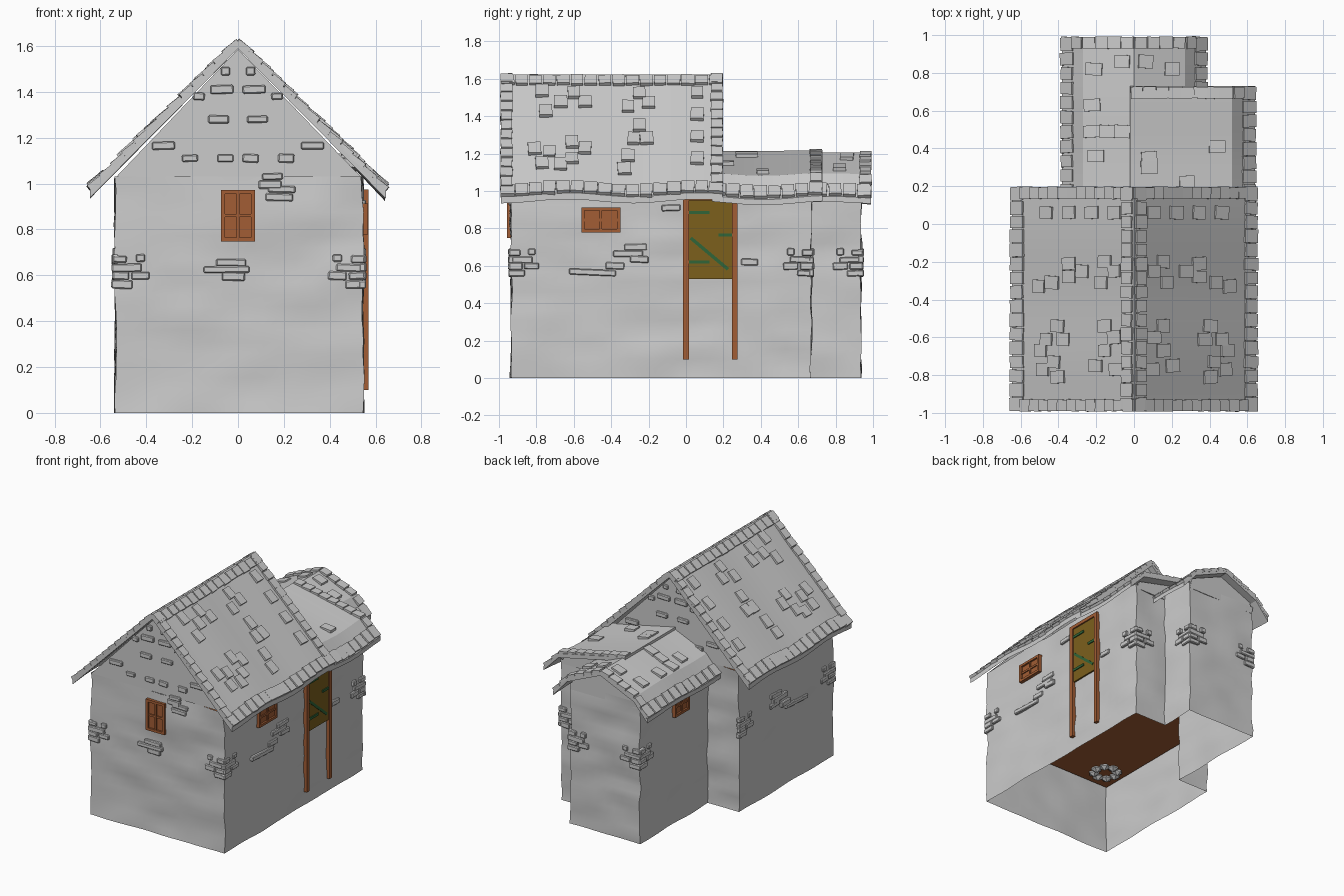
import bpy, bmesh, math, random
from mathutils import Matrix, Vector, noise

if "Cube" in bpy.data.objects:
    bpy.data.objects.remove(bpy.data.objects["Cube"])

random.seed(4)
T = Matrix.Translation


def material(name, rgb):
    m = bpy.data.materials.new(name)
    m.diffuse_color = (*rgb, 1)
    m.use_nodes = True
    m.node_tree.nodes["Principled BSDF"].inputs["Base Color"].default_value = m.diffuse_color
    return m


WOOD = material("orange_wood", (0.36, 0.11, 0.035))
DOOR = material("olive_wood", (0.2, 0.115, 0.012))
IRON = material("green_iron", (0.03, 0.13, 0.04))


def finish(bm, name, mat=None, smooth=None, bevel=0):
    bmesh.ops.recalc_face_normals(bm, faces=bm.faces)
    me = bpy.data.meshes.new(name)
    bm.to_mesh(me)
    bm.free()
    ob = bpy.data.objects.new(name, me)
    bpy.context.collection.objects.link(ob)
    if mat:
        me.materials.append(mat)
    if smooth:
        me.shade_smooth()
        me.set_sharp_from_angle(angle=math.radians(smooth))
    if bevel:
        mod = ob.modifiers.new("bevel", 'BEVEL')
        mod.width, mod.segments = bevel, 1
    return ob


def box(bm, m, centre, size):
    bmesh.ops.create_cube(bm, size=1, matrix=m @ T(centre) @ Matrix.Diagonal((*size, 1)))


def prism(name, pts, y0, y1):
    """Flat xz polygon given thickness along y."""
    bm = bmesh.new()
    f = bm.faces.new([bm.verts.new((x, y0, z)) for x, z in pts])
    ext = bmesh.ops.extrude_face_region(bm, geom=[f])
    for v in ext["geom"]:
        if isinstance(v, bmesh.types.BMVert):
            v.co.y = y1
    return finish(bm, name)


# Wavy plaster walls, open underneath
FOOT = [(-.535, -.935), (.543, -.935), (.543, .67), (.28, .67),
        (.28, .935), (-.28, .935), (-.28, .15), (-.535, .15)]
ring = []
for i, a in enumerate(FOOT):
    a, b = Vector(a), Vector(FOOT[(i + 1) % len(FOOT)])
    n = max(2, round((b - a).length / .07))
    ring += [a.lerp(b, k / n) for k in range(n)]
bm = bmesh.new()
LEVELS = 20
rows = []
for k in range(LEVELS + 1):
    z = 1.03 * k / LEVELS
    row = []
    for p in ring:
        d = noise.noise_vector(Vector((p.x * 4, p.y * 4, z * 8))) * .013
        row.append(bm.verts.new((p.x + d.x, p.y + d.y, z)))
    rows.append(row)
for lo, hi in zip(rows, rows[1:]):
    for i in range(len(ring)):
        j = (i + 1) % len(ring)
        bm.faces.new((lo[i], lo[j], hi[j], hi[i]))
finish(bm, "walls", smooth=40)

# Gable ends
prism("front_gable", [(-.53, 1.03), (.535, 1.03), (0, 1.585)], -.935, -.915)
prism("main_back_gable", [(-.53, 1.03), (.535, 1.03), (0, 1.585)], .13, .15)
prism("wing_gable", [(-.28, .98), (.28, .98), (.26, 1.06), (0, 1.17), (-.26, 1.06)], .915, .935)
prism("annex_gable", [(0, 1.0), (.54, 1.0), (.51, 1.06), (0, 1.18)], .65, .67)

# Upper floor
bm = bmesh.new()
box(bm, T((.004, -.135, .515)), (0, 0, 0), (1.05, .54, .03))
bm.clear()
box(bm, T((.004, -.393, .515)), (0, 0, 0), (1.05, 1.05, .03))
box(bm, T((.13, .39, .515)), (0, 0, 0), (.79, .52, .03))
finish(bm, "floor", WOOD)


# Roofs: profile shell along y plus raised shingles
def sag(x, y):
    return .017 * abs(x) * math.sin(9 * y + (1 if x > 0 else 2))


def on_roof(profile, x):
    for (xa, za), (xb, zb) in zip(profile, profile[1:]):
        if xa <= x <= xb:
            m = (zb - za) / (xb - xa)
            return za + m * (x - xa), math.atan(m)
    return profile[-1][1], 0


def roof(name, profile, y0, y1, thick, scatter, eaves, rakes, ridge=False):
    bm = bmesh.new()
    n = round((y1 - y0) / .08)
    loops = []
    for k in range(n + 1):
        y = y0 + (y1 - y0) * k / n
        pts = profile + [(x, z - thick) for x, z in reversed(profile)]
        loops.append([bm.verts.new((x, y, z + sag(x, y))) for x, z in pts])
    for a, b in zip(loops, loops[1:]):
        for i in range(len(a)):
            j = (i + 1) % len(a)
            bm.faces.new((a[i], a[j], b[j], b[i]))
    bm.faces.new(loops[0])
    bm.faces.new(loops[-1])
    finish(bm, name, smooth=25)

    spots = [(x, y, .085, .07) for x, y in scatter]
    for y in rakes:
        for (xa, za), (xb, zb) in zip(profile, profile[1:]):
            m = max(1, round(math.hypot(xb - xa, zb - za) / .072))
            spots += [(xa + (xb - xa) * (k + .5) / m, y, .068, .065) for k in range(m)]
    columns = [(x, .085) for x in eaves] + ([(-.033, .07), (.033, .07)] if ridge else [])
    m = round((y1 - y0) / .075)
    for x, length in columns:
        spots += [(x, y0 + (y1 - y0) * (k + .5) / m, length, .07) for k in range(m)]
    bm = bmesh.new()
    for x, y, sx, sy in spots:
        z, ang = on_roof(profile, x)
        tilt = .1 if x > 0 else -.1      # lower edge of each shingle lifts
        mat = (T((x, y, z + sag(x, y))) @ Matrix.Rotation(-ang, 4, 'Y')
               @ Matrix.Rotation(random.uniform(-.06, .06), 4, 'Z')
               @ Matrix.Rotation(-tilt + random.uniform(-.04, .04), 4, 'Y'))
        box(bm, mat, (0, 0, .003), (sx * random.uniform(.92, 1.08), sy * random.uniform(.9, 1.02), .022))
    finish(bm, name + "_shingles")


half = [(.46, .06), (.34, .06), (.22, .06), (.1, .06), (.34, -.21), (.34, -.28), (.27, -.25),
        (.15, -.2), (.1, -.25), (.5, -.33), (.43, -.31), (.17, -.31), (.4, -.54), (.46, -.61),
        (.37, -.61), (.49, -.67), (.42, -.73), (.4, -.81), (.48, -.77), (.15, -.54), (.1, -.6),
        (.15, -.67), (.2, -.75), (.09, -.77)]
roof("main_roof", [(-.645, .98), (0, 1.622), (.645, .98)], -.99, .195, .035,
     [(s * x, y) for x, y in half for s in (-1, 1)], (-.615, .615), (-.96, .165), True)
roof("wing_roof", [(-.38, .965), (-.27, 1.09), (0, 1.205), (.27, 1.09), (.38, .965)], .14, .99, .03,
     [(-.21, .82), (-.22, .63), (-.22, .49), (-.14, .49), (-.06, .49), (-.2, .36),
      (.2, .82), (-.06, .86), (.06, .86)], (-.35, .35), (.96,))
roof("annex_roof", [(-.02, 1.215), (.52, 1.09), (.64, .965)], .14, .73, .03,
     [(.08, .35), (.08, .3), (.44, .41), (.28, .22)], (.605,), (.695,))


# Wall frames: local x runs along the wall, local -y points out
def side(deg, x, y):
    return T((x, y, 0)) @ Matrix.Rotation(math.radians(deg), 4, 'Z')


FRONT, RIGHT, LEFT = side(0, 0, -.935), side(90, .543, 0), side(-90, -.535, 0)
WING_L, WING_R = side(-90, -.28, 0), side(90, .28, 0)
WING_B, ANNEX_B, MAIN_B = side(180, 0, .935), side(180, 0, .67), side(180, 0, .15)

# Stones showing through the plaster
bm = bmesh.new()


def stones(m, items, h=.034):
    for u, z, w in items:
        box(bm, m @ T((u, 0, z)) @ Matrix.Rotation(random.uniform(-.05, .05), 4, 'Y'),
            (0, 0, 0), (w, .024 + random.uniform(0, .012), h * random.uniform(.85, 1.15)))


def quoin(m, u, s):
    stones(m, [(u + s * .03, .56, .09), (u + s * .025, .598, .07), (u + s * .05, .632, .13),
               (u + s * .02, .67, .06), (u + s * .11, .598, .08), (u + s * .11, .675, .04)])


gable = [(.055, 1.49, .04), (.07, 1.41, .1), (.17, 1.38, .05), (.085, 1.28, .09),
         (.325, 1.165, .1), (.21, 1.11, .07), (.055, 1.11, .07)]
for m in (FRONT, MAIN_B):
    for s in (-1, 1):
        stones(m, [(s * u, z, w) for u, z, w in gable])
stones(FRONT, [(-.03, .655, .13), (-.05, .625, .2), (-.02, .595, .1), (.15, 1.03, .09),
               (.14, .995, .1), (.19, .975, .12), (.18, .94, .12)])
patch = [(-.27, .7, .12), (-.31, .665, .16), (-.25, .635, .1), (-.5, .565, .25), (-.38, .6, .1)]
stones(RIGHT, patch + [(-.08, .91, .1), (.34, .62, .09)])
stones(LEFT, [(-u, z, w) for u, z, w in patch])
for m, u, s in ((FRONT, -.535, 1), (FRONT, .543, -1), (RIGHT, -.935, 1), (RIGHT, .67, -1),
                (LEFT, .935, -1), (LEFT, -.15, 1), (ANNEX_B, -.543, 1), (WING_R, .935, -1),
                (WING_B, -.28, 1), (WING_B, .28, -1), (WING_L, -.935, 1)):
    quoin(m, u, s)
finish(bm, "wall_stones", bevel=.005)


# Windows: frame, crossbars and recessed panel
def window(name, m, u, z, w, h):
    bm = bmesh.new()
    for s in (-1, 1):
        box(bm, m, (u + s * (w / 2 - .009), 0, z), (.018, .046, h))
        box(bm, m, (u, 0, z + s * (h / 2 - .009)), (w, .046, .018))
    box(bm, m, (u, 0, z), (.014, .038, h - .02))
    box(bm, m, (u, 0, z), (w - .02, .036, .014))
    box(bm, m, (u, 0, z), (w - .02, .02, h - .02))
    finish(bm, name, WOOD)


window("front_window", FRONT, 0, .86, .15, .225)
window("right_window", RIGHT, -.455, .845, .21, .135)
window("wing_window", WING_L, -.47, .85, .17, .14)

# Door with long posts, lintel and iron braces
bm = bmesh.new()
for u in (0, .26):
    box(bm, RIGHT, (u, 0, .525), (.03, .05, .85))
box(bm, RIGHT, (.13, 0, .962), (.29, .05, .025))
finish(bm, "door_frame", WOOD)
bm = bmesh.new()
box(bm, RIGHT, (.13, 0, .74), (.232, .03, .42))
finish(bm, "door", DOOR)
bm = bmesh.new()
for u, z, w in ((.07, .885, .11), (.07, .62, .11), (.21, .765, .07)):
    box(bm, RIGHT, (u, -.015, z), (w, .014, .018))
box(bm, RIGHT @ T((.125, -.014, .665)) @ Matrix.Rotation(math.radians(40), 4, 'Y'), (0, 0, 0), (.26, .012, .018))
finish(bm, "door_braces", IRON)

# Hearth stones at the floor corner
bm = bmesh.new()
for k in range(8):
    a = k * math.tau / 8
    bmesh.ops.create_icosphere(bm, subdivisions=1, radius=.042, matrix=T(
        (-.38 + .08 * math.cos(a), -.76 + .08 * math.sin(a), .51)) @ Matrix.Rotation(a, 4, 'Z'))
finish(bm, "hearth_stones")
